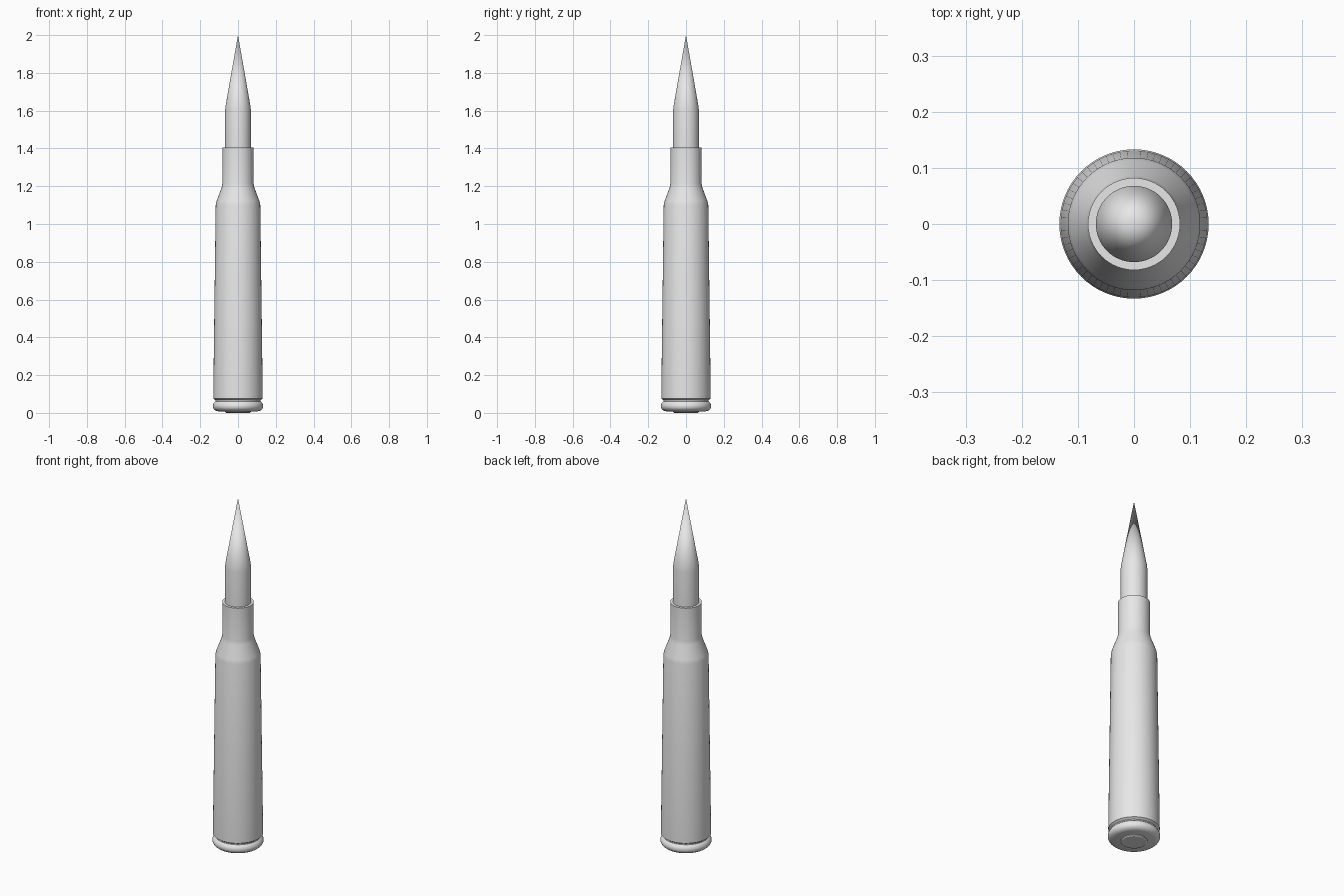
import bpy, bmesh, math

SEGMENTS = 64

cube = bpy.data.objects.get("Cube")
if cube:
    bpy.data.objects.remove(cube, do_unlink=True)

grey = bpy.data.materials.new("light_grey")
grey.use_nodes = True
grey.diffuse_color = (0.8, 0.8, 0.8, 1)
grey.node_tree.nodes["Principled BSDF"].inputs["Base Color"].default_value = (0.8, 0.8, 0.8, 1)


def lathe(name, profile):
    """Spin a list of (radius, height) points around the z axis."""
    bm = bmesh.new()
    verts = [bm.verts.new((r, 0, z)) for r, z in profile]
    edges = [bm.edges.new(pair) for pair in zip(verts, verts[1:])]
    bmesh.ops.spin(bm, geom=verts + edges, cent=(0, 0, 0), axis=(0, 0, 1),
                   angle=math.tau, steps=SEGMENTS, use_duplicate=False)
    bmesh.ops.remove_doubles(bm, verts=bm.verts, dist=1e-5)
    bmesh.ops.recalc_face_normals(bm, faces=bm.faces)
    mesh = bpy.data.meshes.new(name)
    bm.to_mesh(mesh)
    bm.free()
    mesh.materials.append(grey)
    obj = bpy.data.objects.new(name, mesh)
    bpy.context.collection.objects.link(obj)
    bpy.ops.object.select_all(action="DESELECT")
    obj.select_set(True)
    bpy.context.view_layer.objects.active = obj
    bpy.ops.object.shade_smooth_by_angle(angle=math.radians(30))
    return obj


# Case: rounded rim, extraction groove, tapered body, shoulder and neck
lathe("case", [
    (0, 0.008), (0.105, 0.008), (0.118, 0.012), (0.128, 0.02), (0.133, 0.03),
    (0.133, 0.042), (0.128, 0.053), (0.119, 0.061), (0.119, 0.067),
    (0.131, 0.075), (0.131, 0.085), (0.118, 1.1), (0.113, 1.122), (0.086, 1.195),
    (0.082, 1.215), (0.082, 1.405), (0.066, 1.405)])

# Pointed tip seated in the neck
lathe("tip", [(0.068, 1.36), (0.068, 1.605), (0.065, 1.63), (0, 2.0)])

# Round button in the middle of the base
lathe("base_button", [(0.068, 0.012), (0.068, 0.004), (0.062, 0), (0, 0)])
